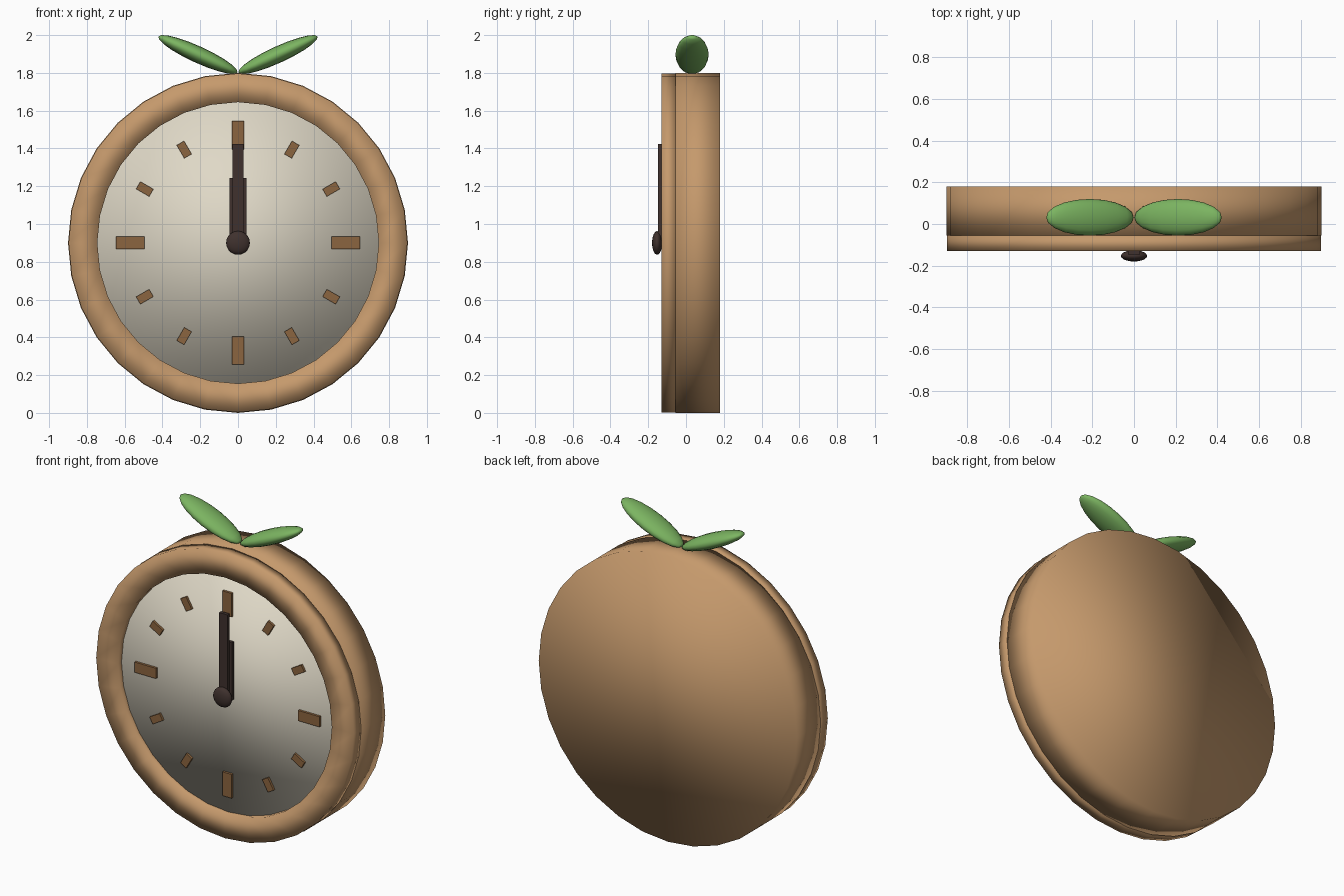
import bpy, bmesh, math
from mathutils import Matrix, Vector

if "Cube" in bpy.data.objects:
    bpy.data.objects.remove(bpy.data.objects["Cube"])

CZ = 0.9      # height of the dial centre
SIDES = 32


def material(name, rgb):
    m = bpy.data.materials.new(name)
    m.diffuse_color = (*rgb, 1)
    m.use_nodes = True
    m.node_tree.nodes["Principled BSDF"].inputs["Base Color"].default_value = m.diffuse_color
    return m


WOOD = material("light wood", (0.56, 0.32, 0.15))
MARK = material("dark wood", (0.26, 0.13, 0.05))
CREAM = material("cream", (0.74, 0.69, 0.57))
DARK = material("dark brown", (0.05, 0.031, 0.027))
GREEN = material("leaf green", (0.20, 0.46, 0.12))


def finish(name, bm, mat, smooth):
    bmesh.ops.recalc_face_normals(bm, faces=bm.faces)
    me = bpy.data.meshes.new(name)
    bm.to_mesh(me)
    bm.free()
    me.materials.append(mat)
    for p in me.polygons:
        p.use_smooth = smooth
    ob = bpy.data.objects.new(name, me)
    bpy.context.collection.objects.link(ob)
    return ob


def disc(name, radius, y0, y1, mat):
    """Solid cylinder lying along y, softly shaded across its rim."""
    bm = bmesh.new()
    m = Matrix.Translation((0, (y0 + y1) / 2, CZ)) @ Matrix.Rotation(math.pi / 2, 4, 'X')
    bmesh.ops.create_cone(bm, cap_ends=True, segments=SIDES, radius1=radius,
                          radius2=radius, depth=y1 - y0, matrix=m)
    return finish(name, bm, mat, True)


def ring(name, profile, mat):
    """Closed (radius, y) profile turned around the dial axis."""
    bm = bmesh.new()
    loops = []
    for i in range(SIDES):
        a = 2 * math.pi * i / SIDES
        loops.append([bm.verts.new((r * math.cos(a), y, CZ + r * math.sin(a)))
                      for r, y in profile])
    n = len(profile)
    for i in range(SIDES):
        p, q = loops[i], loops[(i + 1) % SIDES]
        for j in range(n):
            k = (j + 1) % n
            bm.faces.new((p[j], p[k], q[k], q[j]))
    return finish(name, bm, mat, True)


def dial_box(name, width, r0, r1, y0, y1, mat, angle=0.0):
    """Box from radius r0 to r1 on the dial, turned clockwise from twelve."""
    bm = bmesh.new()
    m = (Matrix.Translation((0, 0, CZ)) @ Matrix.Rotation(angle, 4, 'Y')
         @ Matrix.Translation((0, (y0 + y1) / 2, (r0 + r1) / 2))
         @ Matrix.Diagonal((width, y1 - y0, r1 - r0, 1)))
    bmesh.ops.create_cube(bm, size=1, matrix=m)
    return finish(name, bm, mat, False)


def ellipsoid(name, centre, radii, tilt, mat, u=16, v=10):
    bm = bmesh.new()
    m = (Matrix.Translation(Vector(centre)) @ Matrix.Rotation(tilt, 4, 'Y')
         @ Matrix.Diagonal((*radii, 1)) @ Matrix.Rotation(math.pi / 2, 4, 'Y'))
    bmesh.ops.create_uvsphere(bm, u_segments=u, v_segments=v, radius=1, matrix=m)
    return finish(name, bm, mat, True)


# Case, front rim and recessed dial
disc("case", 0.9, -0.055, 0.18, WOOD)
ring("front_rim", [(0.745, -0.13), (0.897, -0.13), (0.897, -0.055), (0.745, -0.055)], WOOD)
disc("dial", 0.748, -0.095, -0.05, CREAM)

# Twelve hour marks, the quarters larger
for i in range(12):
    w, l = (0.065, 0.15) if i % 3 == 0 else (0.045, 0.08)
    dial_box(f"hour_mark_{i}", w, 0.57 - l / 2, 0.57 + l / 2, -0.11, -0.09,
             MARK, math.radians(30 * i))

# Hands and hub
dial_box("hour_hand", 0.09, -0.02, 0.343, -0.125, -0.103, DARK)
dial_box("minute_hand", 0.06, -0.02, 0.523, -0.147, -0.125, DARK)
ellipsoid("hub", (0, -0.153, CZ), (0.063, 0.027, 0.063), 0, DARK)

# Pair of leaves on top
for side, s in (("left", -1), ("right", 1)):
    ellipsoid(f"{side}_leaf", (0.212 * s, 0.032, 1.897), (0.23, 0.088, 0.044),
              -s * math.radians(24.5), GREEN)
